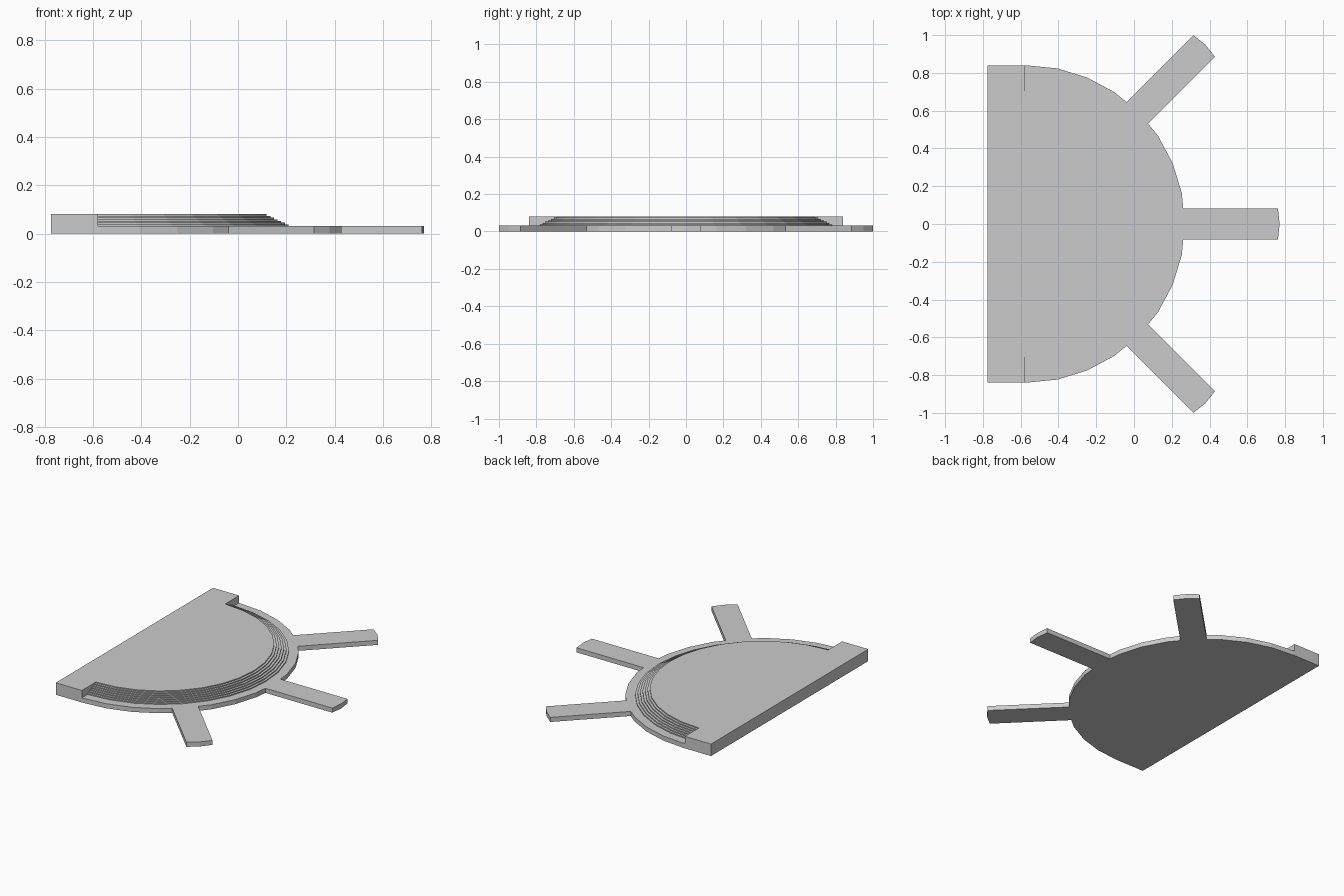
import bpy, bmesh
from math import sin, cos, pi, radians

if "Cube" in bpy.data.objects:
    bpy.data.objects.remove(bpy.data.objects["Cube"])

CX = -0.571          # centre of the arcs
LEFT = -0.775        # straight edge
PLATE_Z, TOP_Z = 0.031, 0.081
STEPS = 7


def prism(name, outline, height):
    """Solid of a flat outline, standing on z = 0."""
    bm = bmesh.new()
    face = bm.faces.new([bm.verts.new((x, y, 0)) for x, y in outline])
    ext = bmesh.ops.extrude_face_region(bm, geom=[face])
    bmesh.ops.translate(bm, vec=(0, 0, height),
                        verts=[v for v in ext["geom"] if isinstance(v, bmesh.types.BMVert)])
    bmesh.ops.recalc_face_normals(bm, faces=bm.faces)
    mesh = bpy.data.meshes.new(name)
    bm.to_mesh(mesh)
    bm.free()
    obj = bpy.data.objects.new(name, mesh)
    bpy.context.collection.objects.link(obj)
    return obj


def half_disc(r, left):
    arc = [(CX + r * cos(a), r * sin(a)) for a in (-pi / 2 + i * pi / 16 for i in range(17))]
    return [(left, -r)] + arc + [(left, r)]


def arm(angle):
    c, s = cos(radians(angle)), sin(radians(angle))
    pts = [(0.6, -0.081), (1.333, -0.081), (1.342, 0), (1.333, 0.081), (0.6, 0.081)]
    return [(CX + x * c - y * s, x * s + y * c) for x, y in pts]


# Base plate with straight left edge
body = prism("spoked_half_disc", half_disc(0.84, LEFT), PLATE_Z)

# Three arms, straight bar, and the stepped rim of the raised disc
parts = [prism("arm", arm(a), PLATE_Z) for a in (-45, 0, 45)]
parts.append(prism("edge_bar", [(LEFT, -0.84), (-0.58, -0.84), (-0.58, 0.84), (LEFT, 0.84)], TOP_Z))
for i in range(STEPS):
    z = PLATE_Z + (TOP_Z - PLATE_Z) * (i + 1) / STEPS
    parts.append(prism("rim_step", half_disc(0.78 - 0.015 * i, -0.65), z))

# Fuse everything into one clean solid
bpy.context.view_layer.objects.active = body
for p in parts:
    mod = body.modifiers.new("fuse", 'BOOLEAN')
    mod.operation = 'UNION'
    mod.solver = 'EXACT'
    mod.object = p
    bpy.ops.object.modifier_apply(modifier=mod.name)
    bpy.data.objects.remove(p, do_unlink=True)
